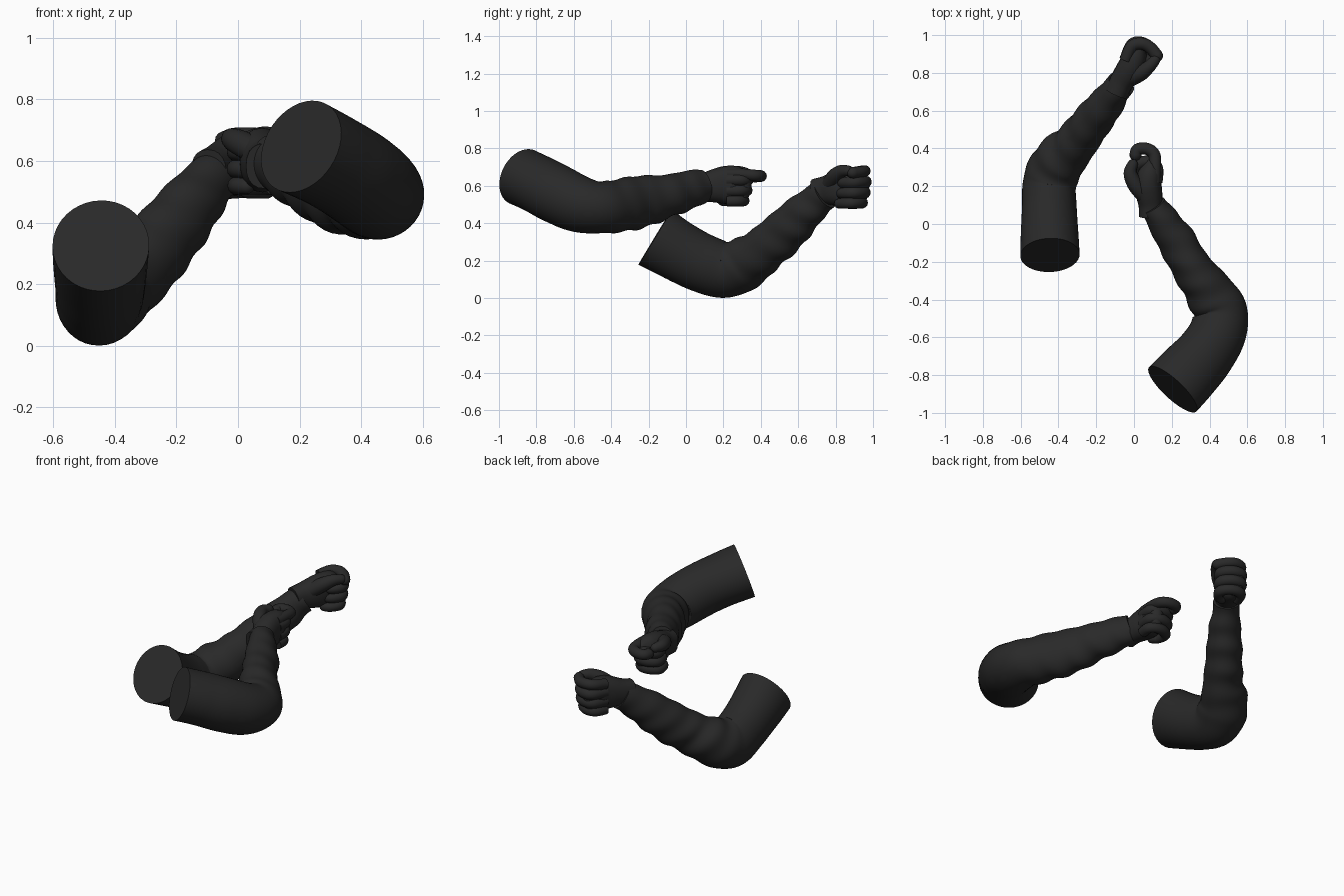
import bpy, bmesh, math
from mathutils import Vector

if "Cube" in bpy.data.objects:
    bpy.data.objects.remove(bpy.data.objects["Cube"])

mat = bpy.data.materials.new("charcoal_cloth")
mat.diffuse_color = (0.022, 0.022, 0.022, 1)
mat.use_nodes = True
mat.node_tree.nodes["Principled BSDF"].inputs["Base Color"].default_value = mat.diffuse_color
UP = Vector((0, 0, 1))


def catmull(pts, steps):
    """Smooth interpolation through rows of (x, y, z, side radius, up radius)."""
    p = [pts[0]] + list(pts) + [pts[-1]]
    out = []
    for i in range(1, len(p) - 2):
        for k in range(steps):
            t = k / steps
            out.append([0.5 * (2 * b + (c - a) * t + (2 * a - 5 * b + 4 * c - d) * t * t
                               + (3 * b - a - 3 * c + d) * t ** 3)
                        for a, b, c, d in zip(p[i - 1], p[i], p[i + 1], p[i + 2])])
    return out + [list(pts[-1])]


def tube(name, pts, steps=6, sides=20, wrinkle=0.0, start=0.5, dome=False, phase=0.0, square=1.0):
    rows = catmull(pts, steps)
    if dome:  # rounded tip
        tip = Vector(rows[-1][:3])
        d = (tip - Vector(rows[-2][:3])).normalized()
        r, v = rows[-1][3:]
        for a in (30, 55, 75, 86):
            c, s = math.cos(math.radians(a)), math.sin(math.radians(a))
            rows.append(list(tip + d * min(r, v) * s) + [r * c, v * c])
    bm = bmesh.new()
    rings, length, prev = [], 0.0, None
    for i, row in enumerate(rows):
        c = Vector(row[:3])
        t = (Vector(rows[min(i + 1, len(rows) - 1)][:3]) - Vector(rows[max(i - 1, 0)][:3])).normalized()
        side = t.cross(UP).normalized()
        up = side.cross(t)
        length += (c - prev).length if prev else 0
        prev = c
        fade = min(1, max(0, (length - start) / 0.12))
        ring = []
        for j in range(sides):
            a = 2 * math.pi * j / sides
            # diagonal cloth folds, uneven around the arm
            m = 1 + wrinkle * fade * (0.65 + 0.35 * math.cos(a - 5 * length)) * math.sin(
                length * 2 * math.pi / 0.145 + phase + 2.2 * math.sin(a + phase))
            m += 0.25 * wrinkle * math.sin(2 * a + 14 * length)
            ca, sa = [math.copysign(abs(q) ** square, q) for q in (math.cos(a), math.sin(a))]
            ring.append(bm.verts.new(c + (side * ca * row[3] + up * sa * row[4]) * m))
        rings.append(ring)
    for r0, r1 in zip(rings, rings[1:]):
        for j in range(sides):
            k = (j + 1) % sides
            bm.faces.new((r0[j], r0[k], r1[k], r1[j]))
    bm.faces.new(rings[0])
    bm.faces.new(rings[-1])
    bmesh.ops.recalc_face_normals(bm, faces=bm.faces)
    me = bpy.data.meshes.new(name)
    bm.to_mesh(me)
    bm.free()
    me.materials.append(mat)
    ob = bpy.data.objects.new(name, me)
    bpy.context.collection.objects.link(ob)
    bpy.ops.object.select_all(action='DESELECT')
    ob.select_set(True)
    bpy.context.view_layer.objects.active = ob
    bpy.ops.object.shade_smooth_by_angle(angle=math.radians(50))


def hand(side, wrist, f, p, index, thumb, reach):
    """Closed fist: f = forward, p = palm direction, thumb on top."""
    w, f, p = Vector(wrist), Vector(f).normalized(), Vector(p).normalized()

    def world(rows):
        return [list(w + f * a + p * b + UP * c) + [r, v] for a, b, c, r, v in rows]

    # palm and back of the hand
    tube(side + "_palm", world([
        (-0.08, 0, -0.012, .062, .074), (-.02, 0, -.005, .064, .078), (.04, .008, .002, .070, .092),
        (.09, .012, .005, .070, .102), (.14, .006, .002, .066, .104),
        (.185, -.004, -.005, .045, .092)]), dome=True, square=0.85)
    # three curled fingers
    for n, (u, r, cut) in enumerate([(.030, .033, 0), (-.026, .033, .006), (-.080, .031, .02)]):
        e = reach - cut
        tube(f"{side}_finger_{n + 1}", world([
            (.10, -.030, u, r, r), (e - .03, -.033, u, r, r), (e, .0, u, r, r),
            (e, .05, u, r, r), (e - .03, .090, u, r, r), (e - .085, .085, u, r * .9, r * .9),
            (e - .11, .06, u, r * .85, r * .85)]), sides=14, dome=True)
    # index finger and thumb
    tube(side + "_index_finger", world([(a, b, c, .032, .031) for a, b, c in index]), sides=14, dome=True)
    tube(side + "_thumb", world([(a, b, c, r, r) for a, b, c, r in thumb]), sides=14, dome=True)


# left arm, from shoulder end to cuff
tube("left_sleeve", [
    (-.445, -.165, .325, .157, .172), (-.447, -.04, .25, .150, .163), (-.448, .09, .185, .146, .155),
    (-.447, .21, .152, .142, .150), (-.405, .32, .188, .138, .142), (-.315, .42, .262, .116, .124),
    (-.235, .525, .352, .106, .120), (-.16, .62, .447, .094, .110), (-.105, .695, .515, .080, .092),
    (-.068, .745, .555, .074, .086)], steps=9, sides=40, wrinkle=.05, start=.42)
hand("left", (-.06, .765, .58), (.42, .9, .05), (.91, -.41, 0),
     [(.10, -.03, .08), (.18, -.03, .088), (.214, .01, .088), (.214, .06, .083), (.19, .112, .08)],
     [(.02, .03, .03, .045), (.07, .072, .07, .042), (.12, .098, .092, .034), (.165, .112, .092, .028)],
     .215)

# right arm, from shoulder end to cuff
tube("right_sleeve", [
    (.205, -.875, .647, .172, .157), (.29, -.785, .605, .166, .157), (.375, -.69, .555, .160, .156),
    (.443, -.575, .503, .152, .151), (.452, -.455, .483, .142, .140), (.38, -.335, .498, .124, .142),
    (.295, -.215, .52, .106, .135), (.225, -.09, .548, .100, .114), (.155, .015, .578, .085, .104),
    (.102, .10, .605, .072, .084)], steps=9, sides=40, wrinkle=.05, start=.48, phase=1.2)
hand("right", (.088, .12, .597), (0, 1, .02), (-1, 0, 0),
     [(.10, -.02, .063), (.19, -.024, .06), (.25, -.018, .053), (.278, .02, .05), (.275, .068, .048),
      (.245, .08, .046)],
     [(.03, .03, .035, .045), (.09, .082, .06, .042), (.15, .108, .072, .035), (.195, .095, .07, .028)],
     .205)
